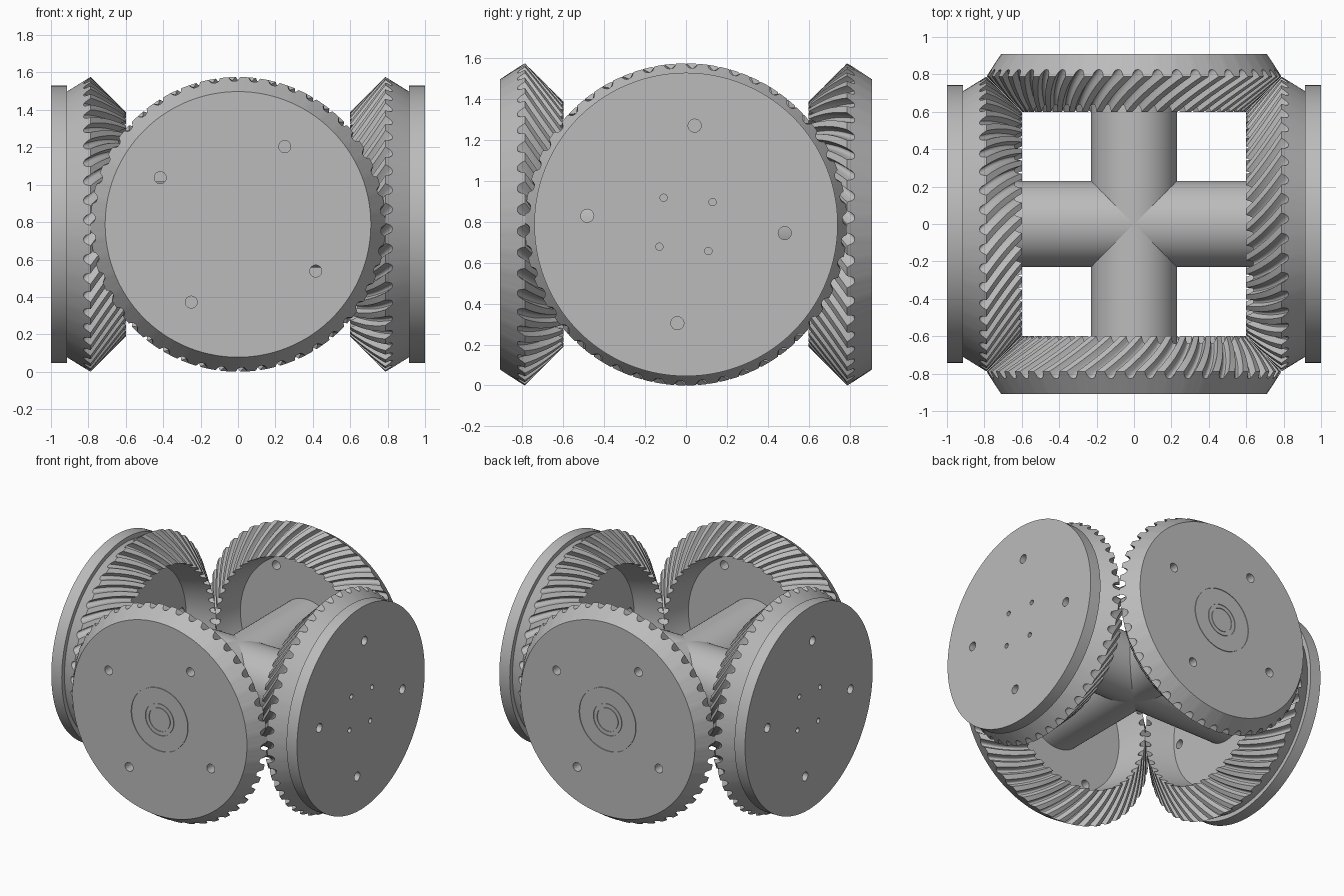
import bpy, bmesh
from math import pi, cos, sin, radians
from mathutils import Matrix, Vector

if "Cube" in bpy.data.objects:
    bpy.data.objects.remove(bpy.data.objects["Cube"], do_unlink=True)

HUB = 0.788            # height of both axles
TEETH, SAMPLES = 46, 12
COLS = TEETH * SAMPLES
TWIST = 0.27           # sweep of each spiral tooth, toe to heel
STEPS = 7

steel = bpy.data.materials.new("steel_grey")
steel.use_nodes = True
steel.diffuse_color = (0.5, 0.5, 0.5, 1)
steel.node_tree.nodes["Principled BSDF"].inputs["Base Color"].default_value = (0.5, 0.5, 0.5, 1)


def make_object(name, bm):
    bmesh.ops.recalc_face_normals(bm, faces=bm.faces)
    mesh = bpy.data.meshes.new(name)
    bm.to_mesh(mesh)
    bm.free()
    mesh.materials.append(steel)
    obj = bpy.data.objects.new(name, mesh)
    bpy.context.collection.objects.link(obj)
    return obj


def select_only(obj):
    bpy.ops.object.select_all(action='DESELECT')
    obj.select_set(True)
    bpy.context.view_layer.objects.active = obj


def smooth(obj):
    select_only(obj)
    bpy.ops.object.shade_smooth_by_angle(angle=radians(30))


def groove(col):
    """Depth of the round-bottomed gap between teeth, 0 on the tooth tip."""
    u = (col % SAMPLES) / SAMPLES
    if u < 0.42:
        return 0.0
    v = (u - 0.42) / 0.58 * 2 - 1
    return max(0.0, 1 - abs(v) ** 3)


def tooth_point(t, col):
    """Radius and depth on the toothed cone; t runs from toe to heel."""
    toe_cut = 0.05 * groove(col) / 1.3
    heel_cut = 0.06 * groove(col) / 1.6
    toe = Vector((0.6 - 0.3 * toe_cut, 0.6 + toe_cut))
    heel = Vector((HUB - 0.6 * heel_cut, HUB + heel_cut))
    return toe.lerp(heel, t)


def cylinder(bm, radius, start, end, x=0, z=0, segments=24):
    """Cylinder along the gear axis, from start to end depth."""
    place = Matrix.Translation((x, -(start + end) / 2, z)) @ Matrix.Rotation(pi / 2, 4, 'X')
    bmesh.ops.create_cone(bm, cap_ends=True, segments=segments, radius1=radius,
                          radius2=radius, depth=end - start, matrix=place)


def make_gear(name, hand, phase, back_profile, bolt_angle, small_holes, turn):
    bm = bmesh.new()
    rows = []

    def add_row(shape, twist):
        row = []
        for col in range(COLS):
            r, d = shape(col)
            a = 2 * pi * (col + phase * SAMPLES) / COLS + hand * twist
            row.append(bm.verts.new((r * cos(a), -d, r * sin(a))))
        rows.append(row)

    # hollow floor, spiral teeth, then the back of the gear
    add_row(lambda col: (0.54, 0.8), 0)
    for i in range(STEPS + 1):
        t = i / STEPS
        add_row(lambda col: tooth_point(t, col), TWIST * t)
    for point in back_profile:
        add_row(lambda col: point, TWIST)
    for low, high in zip(rows, rows[1:]):
        for j in range(COLS):
            k = (j + 1) % COLS
            bm.faces.new((low[j], low[k], high[k], high[j]))
    bm.faces.new(rows[0])
    bm.faces.new(rows[-1])
    gear = make_object(name, bm)

    # bolt holes through the web, optional blind screw holes
    holes = bmesh.new()
    for i in range(4):
        a = radians(bolt_angle) + i * pi / 2
        cylinder(holes, 0.032, 0.7, 1.1, 0.485 * cos(a), 0.485 * sin(a))
        if small_holes:
            a = radians(40) + i * pi / 2
            cylinder(holes, 0.018, 0.94, 1.1, 0.17 * cos(a), 0.17 * sin(a), 16)
    cutter = make_object("hole_cutter", holes)
    cutter.hide_render = True
    cut = gear.modifiers.new("holes", 'BOOLEAN')
    cut.operation = 'DIFFERENCE'
    cut.solver = 'EXACT'
    cut.object = cutter
    select_only(gear)
    bpy.ops.object.modifier_apply(modifier=cut.name)
    bpy.data.objects.remove(cutter, do_unlink=True)

    gear.data.transform(Matrix.Translation((0, 0, HUB)) @ Matrix.Rotation(turn, 4, 'Z'))
    smooth(gear)


# plain back with fine rings around the axle end
plain_back = [(0.71, 0.91)]
for ring in (0.23, 0.115, 0.085):
    for edge, depth in ((0.002, 0), (0.002, 0.006), (-0.002, 0.006), (-0.002, 0)):
        plain_back.append((ring + edge, 0.91 - depth))

# back with a wider mounting flange
flange_back = [(0.71, 0.915), (0.742, 0.915), (0.742, 1.0)]

for name, turn in (("front_gear", 0), ("back_gear", pi)):
    make_gear(name, 1, 0, plain_back, 59, False, turn)
for name, turn in (("left_gear", pi / 2), ("right_gear", -pi / 2)):
    make_gear(name, -1, 0.5, flange_back, 85, True, turn)

# crossed axles joining opposite gears
for name, turn in (("lengthwise_axle", 0), ("crosswise_axle", pi / 2)):
    bm = bmesh.new()
    cylinder(bm, 0.23, -0.85, 0.85, segments=64)
    axle = make_object(name, bm)
    axle.data.transform(Matrix.Translation((0, 0, HUB)) @ Matrix.Rotation(turn, 4, 'Z'))
    smooth(axle)
